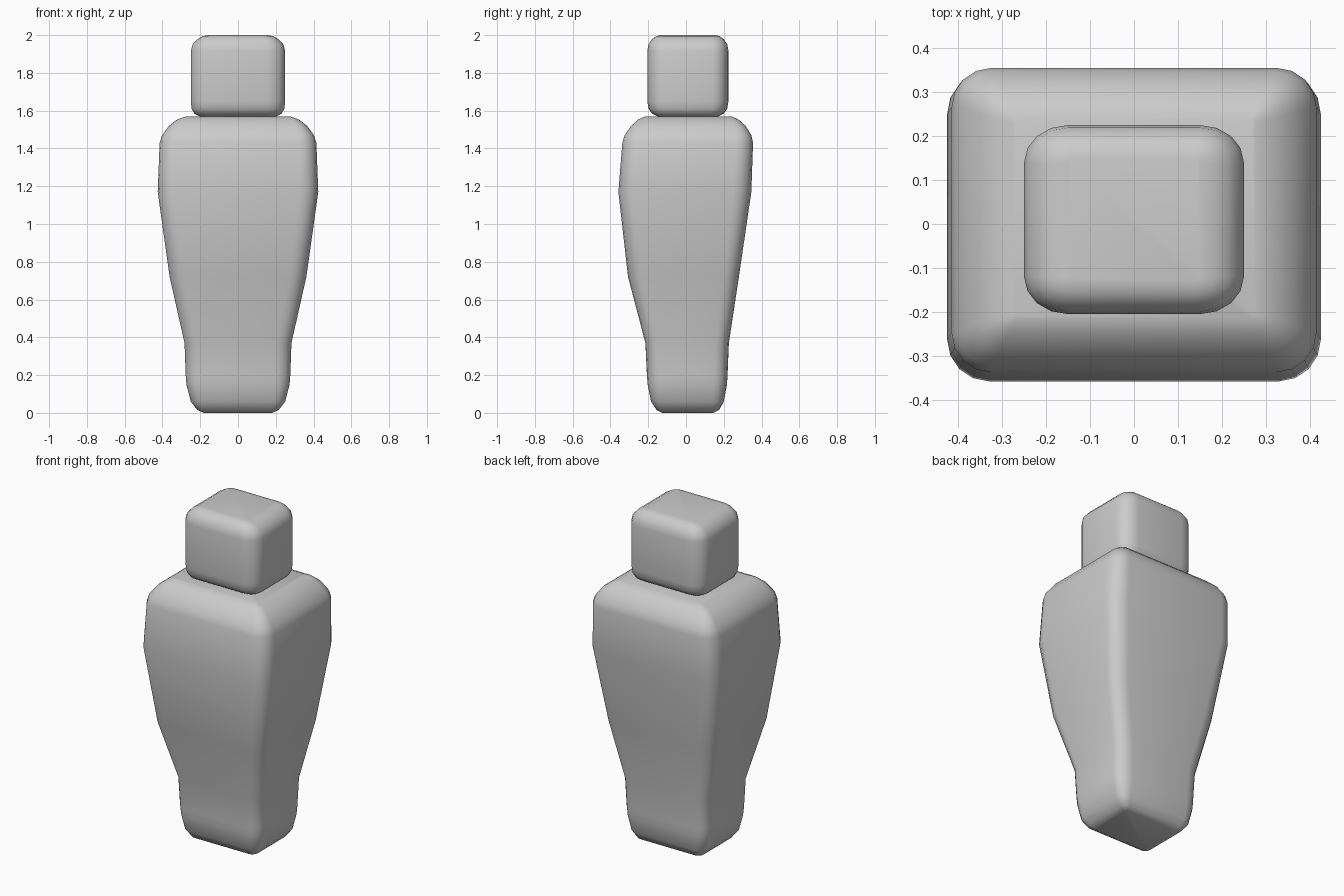
import bpy, bmesh, math

cube = bpy.data.objects.get("Cube")
if cube:
    bpy.data.objects.remove(cube, do_unlink=True)

grey = bpy.data.materials.new("plain grey")
grey.use_nodes = True
colour = (0.6, 0.6, 0.6, 1)
grey.diffuse_color = colour
grey.node_tree.nodes["Principled BSDF"].inputs["Base Color"].default_value = colour


def rounded_ring(bm, z, half_x, front, back, rx, ry, steps=4):
    """One horizontal rounded rectangle."""
    ring = []
    corners = [(half_x - rx, back - ry), (-half_x + rx, back - ry),
               (-half_x + rx, front + ry), (half_x - rx, front + ry)]
    for quarter, (cx, cy) in enumerate(corners):
        for i in range(steps + 1):
            a = (quarter + i / steps) * math.pi / 2
            ring.append(bm.verts.new((cx + rx * math.cos(a), cy + ry * math.sin(a), z)))
    return ring


def loft(name, sections):
    """Skin the sections from bottom to top and cap both ends."""
    bm = bmesh.new()
    rings = [rounded_ring(bm, *s) for s in sections]
    for low, high in zip(rings, rings[1:]):
        for i in range(len(low)):
            j = (i + 1) % len(low)
            bm.faces.new((low[i], low[j], high[j], high[i]))
    bm.faces.new(rings[0][::-1])
    bm.faces.new(rings[-1])
    mesh = bpy.data.meshes.new(name)
    bm.to_mesh(mesh)
    bm.free()
    mesh.materials.append(grey)
    obj = bpy.data.objects.new(name, mesh)
    bpy.context.collection.objects.link(obj)
    bpy.ops.object.select_all(action='DESELECT')
    obj.select_set(True)
    bpy.context.view_layer.objects.active = obj
    bpy.ops.object.shade_smooth_by_angle(angle=math.radians(40))
    return obj


# Tapered body: height, half width, front, back, corner radii
loft("body", [
    (0, .18, -.125, .145, .01, .01),
    (.015, .215, -.155, .175, .035, .035),
    (.06, .25, -.185, .2, .06, .055),
    (.15, .273, -.203, .217, .08, .07),
    (.2, .277, -.207, .22, .085, .07),
    (.37, .283, -.215, .227, .085, .07),
    (.72, .362, -.307, .28, .09, .08),
    (1.17, .425, -.358, .346, .095, .095),
    (1.43, .415, -.337, .355, .09, .09),
    (1.47, .402, -.325, .346, .08, .08),
    (1.52, .365, -.29, .315, .06, .06),
    (1.555, .32, -.25, .275, .035, .035),
    (1.57, .275, -.215, .24, .01, .01),
])

# Rounded block head
loft("head", [
    (1.565, .195, -.14, .16, .035, .035),
    (1.585, .232, -.18, .2, .08, .065),
    (1.61, .245, -.198, .218, .095, .08),
    (1.65, .25, -.205, .225, .1, .085),
    (1.915, .25, -.205, .225, .1, .085),
    (1.95, .241, -.199, .219, .09, .08),
    (1.978, .215, -.18, .2, .07, .06),
    (1.995, .185, -.158, .178, .04, .04),
    (2, .15, -.13, .15, .01, .01),
])
